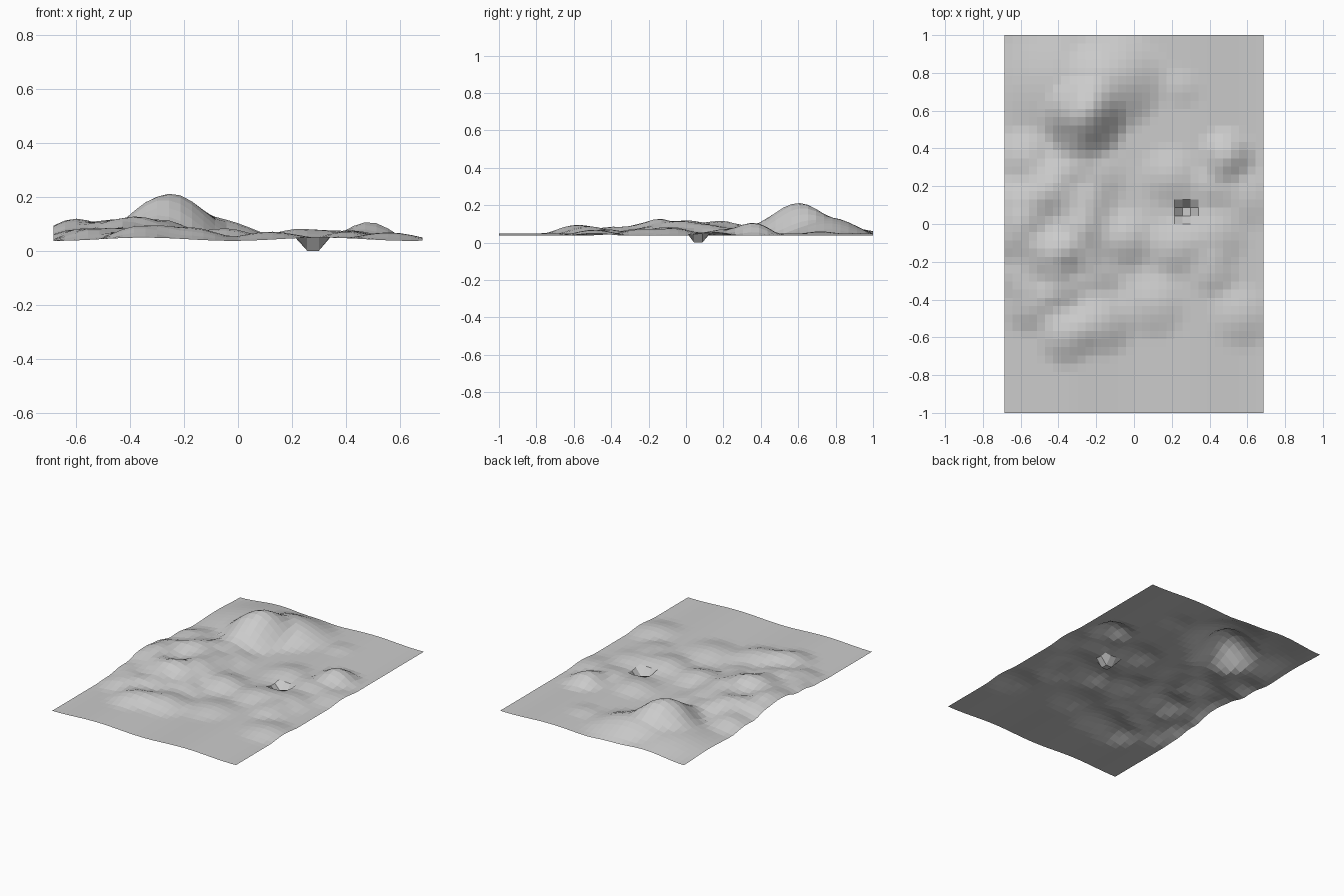
import bpy, bmesh, math

NX, NY = 32, 46          # grid cells
HX, HY = 0.685, 1.0      # half sizes

# Mounds: x, y, radius, height
MOUNDS = [
    (-0.26, 0.56, 0.24, 0.135), (-0.10, 0.76, 0.29, 0.085), (-0.40, 0.74, 0.38, 0.045),
    (0.25, 0.72, 0.12, 0.012), (-0.58, 0.36, 0.17, 0.035), (-0.33, 0.35, 0.15, 0.03),
    (-0.43, 0.20, 0.17, 0.045), (-0.20, 0.25, 0.18, 0.025),
    (0.19, 0.25, 0.18, 0.03), (0.49, 0.36, 0.16, 0.065), (0.42, 0.20, 0.15, 0.025),
    (0.60, 0.14, 0.18, 0.02), (-0.25, 0.06, 0.18, 0.035), (-0.60, 0.10, 0.19, 0.04),
    (-0.04, -0.08, 0.18, 0.045), (-0.28, -0.10, 0.18, 0.04), (-0.62, -0.07, 0.18, 0.045),
    (-0.43, -0.17, 0.17, 0.05), (0.22, -0.12, 0.18, 0.035), (0.43, -0.07, 0.19, 0.03),
    (0.42, -0.25, 0.15, 0.025), (-0.20, -0.27, 0.15, 0.025), (-0.61, -0.28, 0.15, 0.03),
    (-0.40, -0.35, 0.15, 0.03), (0.10, -0.43, 0.20, 0.03), (-0.55, -0.43, 0.17, 0.04),
    (-0.36, -0.59, 0.18, 0.045), (-0.17, -0.52, 0.20, 0.045), (0.57, -0.49, 0.19, 0.03),
    (-0.48, 0.02, 0.50, 0.032),
]


def height(x, y):
    z = 0.043 + 0.006 * math.cos((x + 0.35) * 2 * math.pi / 0.66)
    for mx, my, r, h in MOUNDS:
        d2 = ((x - mx) ** 2 + (y - my) ** 2) / r ** 2
        if d2 < 1:
            z += h * (1 - d2) ** 2
    return z


# Terrain sheet
bm = bmesh.new()
bmesh.ops.create_grid(bm, x_segments=NX, y_segments=NY, size=1.0)
for v in bm.verts:
    v.co.x *= HX
    v.co.y *= HY
    v.co.z = height(v.co.x, v.co.y)

# Small square pit: one cell pushed down to the lowest point
cell = min(bm.faces, key=lambda f: (f.calc_center_median().xy - type(f.calc_center_median().xy)((0.278, 0.05))).length)
for v in cell.verts:
    v.co.z = 0.0

mesh = bpy.data.meshes.new("terrain")
bm.to_mesh(mesh)
bm.free()
terrain = bpy.data.objects.new("terrain", mesh)
bpy.context.collection.objects.link(terrain)

# Plain grey ground
grey = bpy.data.materials.new("ground grey")
grey.diffuse_color = (0.6, 0.6, 0.6, 1)
mesh.materials.append(grey)
